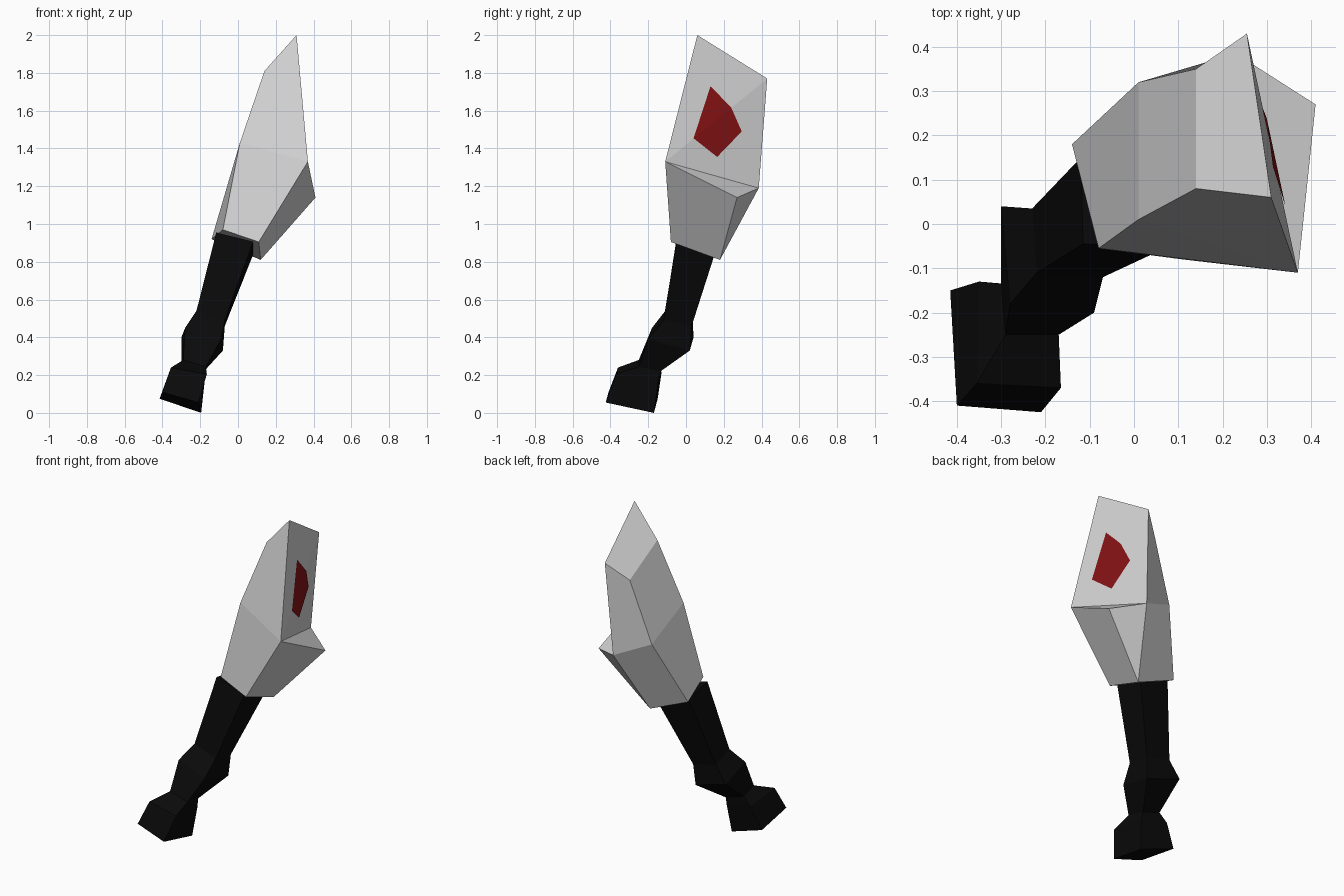
import bpy
import bmesh
from mathutils import Vector
from mathutils.geometry import intersect_line_plane

if "Cube" in bpy.data.objects:
    bpy.data.objects.remove(bpy.data.objects["Cube"])


def material(name, rgb):
    m = bpy.data.materials.new(name)
    m.diffuse_color = (*rgb, 1)
    m.use_nodes = True
    m.node_tree.nodes["Principled BSDF"].inputs["Base Color"].default_value = m.diffuse_color
    return m


steel = material("light_grey", (0.66, 0.66, 0.66))
black = material("black", (0.003, 0.003, 0.003))
red = material("dark_red", (0.235, 0.006, 0.007))


def build(name, verts, faces, mat, closed=True):
    bm = bmesh.new()
    vs = [bm.verts.new(v) for v in verts]
    for f in faces:
        bm.faces.new([vs[i] for i in f])
    if closed:
        bmesh.ops.recalc_face_normals(bm, faces=bm.faces[:])
    mesh = bpy.data.meshes.new(name)
    bm.to_mesh(mesh)
    bm.free()
    mesh.materials.append(mat)
    ob = bpy.data.objects.new(name, mesh)
    bpy.context.collection.objects.link(ob)
    return ob


def loft(name, rings, mat):
    """Join four-cornered rings into a closed limb."""
    verts = [v for r in rings for v in r]
    last = 4 * (len(rings) - 1)
    faces = [(0, 1, 2, 3), tuple(range(last, last + 4))]
    for k in range(0, last, 4):
        for i in range(4):
            j = (i + 1) % 4
            faces.append((k + i, k + j, k + 4 + j, k + 4 + i))
    return build(name, verts, faces, mat)


# Faceted head: front outline, then back outline, then the spur corner
front = [(0.37, -0.11, 1.33), (0.31, 0.06, 2.0), (0.14, 0.08, 1.81),
         (0.01, 0.01, 1.43), (-0.08, -0.055, 0.97), (0.11, -0.08, 0.905)]
back = [(0.23, 0.385, 1.19), (0.255, 0.43, 1.77), (0.14, 0.35, 1.665),
        (0.01, 0.32, 1.29), (-0.14, 0.18, 0.92), (0.12, 0.18, 0.81)]
spur = (0.41, 0.27, 1.14)
head_faces = [
    (0, 1, 2, 3), (0, 3, 4, 5),                   # front
    (1, 2, 8, 7), (2, 3, 9, 8), (3, 4, 10, 9),    # left edge
    (6, 7, 8, 9), (6, 9, 10, 11),                 # back
    (0, 1, 7), (0, 7, 6),                         # right face, folded
    (0, 12, 6), (0, 5, 11, 12), (12, 11, 6),      # spur
    (4, 5, 11, 10),                               # underside
]
build("head", front + back + [spur], head_faces, steel)

# Red inlay lying on the two folded halves of the right face
A, B, C, D = (Vector(v) for v in (front[0], front[1], back[1], back[0]))
upper = (A, (B - A).cross(C - A))
lower = (A, (C - A).cross(D - A))


def on_face(y, z, plane):
    p = intersect_line_plane(Vector((-1, y, z)), Vector((1, y, z)), *plane)
    return p + Vector((0.004, 0, 0))


inlay = [on_face(0.04, 1.454, upper), on_face(0.13, 1.73, upper),
         on_face(0.24, 1.615, upper), on_face(0.295, 1.49, lower),
         on_face(0.165, 1.355, lower)]
build("inlay", inlay, [(0, 2, 1), (0, 4, 3, 2)], red, closed=False)

# Handle: rings from the pommel base up into the head
rings = [
    [(-0.415, -0.15, 0.075), (-0.40, -0.41, 0.11), (-0.21, -0.425, 0.055), (-0.195, -0.17, 0.0)],
    [(-0.35, -0.13, 0.21), (-0.355, -0.36, 0.24), (-0.165, -0.37, 0.205), (-0.175, -0.145, 0.18)],
    [(-0.30, -0.135, 0.26), (-0.29, -0.25, 0.28), (-0.17, -0.25, 0.245), (-0.18, -0.135, 0.22)],
    [(-0.30, 0.04, 0.40), (-0.28, -0.18, 0.45), (-0.09, -0.20, 0.39), (-0.08, 0.02, 0.33)],
    [(-0.23, 0.035, 0.50), (-0.22, -0.11, 0.54), (-0.07, -0.12, 0.49), (-0.07, 0.03, 0.46)],
    [(-0.12, 0.15, 0.92), (-0.115, -0.045, 0.955), (0.08, -0.05, 0.905), (0.085, 0.155, 0.85)],
]
loft("handle", rings, black)
